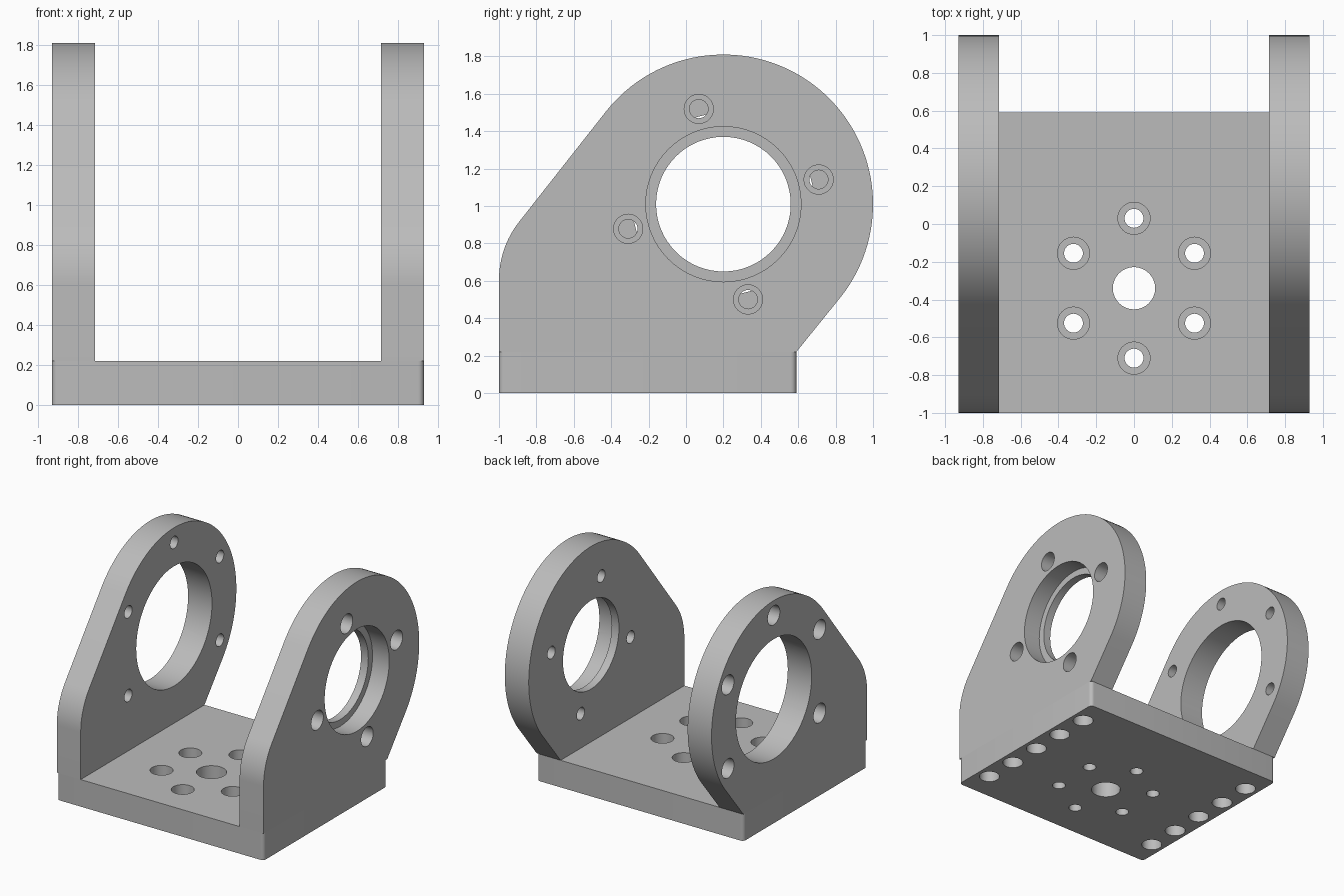
import bpy, bmesh, math
from mathutils import Vector, Matrix

cube = bpy.data.objects.get("Cube")
if cube:
    bpy.data.objects.remove(cube, do_unlink=True)

# Single plain metal colour
metal = bpy.data.materials.new("grey_metal")
metal.use_nodes = True
GREY = (0.5, 0.5, 0.5, 1)
metal.diffuse_color = GREY
metal.node_tree.nodes["Principled BSDF"].inputs["Base Color"].default_value = GREY

HALF, INNER = 0.93, 0.715            # outer and inner faces of the side plates
FRONT, BACK, FLOOR = -1.0, 0.59, 0.22
HUB = Vector((0.2, 1.01))            # bearing centre as (y, z)
HUB_R = 0.8
SLOPE = math.radians(51.8)
SCREW, HEAD = 0.05, 0.078            # screw hole and counterbore radii


def arc(center, r, a0, a1, n):
    """Points along an arc, angles in degrees."""
    return [(center[0] + r * math.cos(math.radians(a0 + (a1 - a0) * i / n)),
             center[1] + r * math.sin(math.radians(a0 + (a1 - a0) * i / n)))
            for i in range(n + 1)]


def prism(name, points):
    """Extrude a closed outline given as (start, end) vector pairs."""
    bm = bmesh.new()
    lo = [bm.verts.new(a) for a, b in points]
    hi = [bm.verts.new(b) for a, b in points]
    bm.faces.new(lo)
    bm.faces.new(hi)
    n = len(points)
    for i in range(n):
        j = (i + 1) % n
        bm.faces.new((lo[i], lo[j], hi[j], hi[i]))
    bmesh.ops.recalc_face_normals(bm, faces=bm.faces)
    me = bpy.data.meshes.new(name)
    bm.to_mesh(me)
    bm.free()
    me.materials.append(metal)
    ob = bpy.data.objects.new(name, me)
    bpy.context.collection.objects.link(ob)
    return ob


def drill(ob, holes):
    """Cut round holes; each is (start, end, radius)."""
    # plain bores are cut first, wider counterbores second
    for wide in (False, True):
        bm = bmesh.new()
        for start, end, r, is_wide in holes:
            if is_wide != wide:
                continue
            a, b = Vector(start), Vector(end)
            turn = (b - a).to_track_quat('Z', 'Y').to_matrix().to_4x4()
            bmesh.ops.create_cone(bm, cap_ends=True, segments=64 if r > 0.2 else 32,
                                  radius1=r, radius2=r, depth=(b - a).length,
                                  matrix=Matrix.Translation((a + b) / 2) @ turn)
        if not bm.verts:
            bm.free()
            continue
        me = bpy.data.meshes.new("drill")
        bm.to_mesh(me)
        bm.free()
        me.materials.append(metal)
        cutter = bpy.data.objects.new("drill", me)
        cutter.hide_render = True
        bpy.context.collection.objects.link(cutter)
        mod = ob.modifiers.new("holes", 'BOOLEAN')
        mod.operation, mod.solver, mod.object = 'DIFFERENCE', 'EXACT', cutter
        dg = bpy.context.evaluated_depsgraph_get()
        result = bpy.data.meshes.new_from_object(ob.evaluated_get(dg))
        ob.modifiers.clear()
        ob.data = result
        bpy.data.objects.remove(cutter, do_unlink=True)


def smooth(ob):
    bpy.ops.object.select_all(action='DESELECT')
    ob.select_set(True)
    bpy.context.view_layer.objects.active = ob
    bpy.ops.object.shade_smooth_by_angle(angle=math.radians(30))


# Mounting screws shared by the base (from below) and the side plates
mount_ys = [-0.2 + 0.283 * i for i in range(-2, 3)]
mount_holes = []
for side in (-1, 1):
    for y in mount_ys:
        x = side * (HALF + INNER) / 2
        mount_holes.append(((x, y, -0.1), (x, y, 0.4), SCREW, False))
        mount_holes.append(((x, y, -0.1), (x, y, 0.11), HEAD, True))

# Base plate with rounded upright corners
r = 0.03
outline = []
for cx, cy, a in ((HALF - r, BACK - r, 0), (r - HALF, BACK - r, 90),
                  (r - HALF, FRONT + r, 180), (HALF - r, FRONT + r, 270)):
    outline += arc((cx, cy), r, a, a + 90, 6)
base = prism("base_plate", [((x, y, 0), (x, y, FLOOR)) for x, y in outline])

# Centre hole and ring of six counterbored holes
ring = Vector((0, -0.34))
base_holes = [((0, ring.y, -0.1), (0, ring.y, 0.4), 0.112, False)]
for x, y in arc(ring, 0.37, 30, 330, 5):
    base_holes.append(((x, y, -0.1), (x, y, 0.4), SCREW, False))
    base_holes.append(((x, y, 0.11), (x, y, 0.4), 0.085, True))
drill(base, base_holes + mount_holes)
smooth(base)

# Side plate outline: round head, two parallel slopes, rounded front shoulder
deg = math.degrees(SLOPE)
profile = [(FRONT, FLOOR), (BACK, FLOOR)]
profile += arc(HUB, HUB_R, deg - 90, deg + 90, 64)
tangent_y, tangent_z = profile[-1]
corner_z = tangent_z - (tangent_y - FRONT) * math.tan(SLOPE)
shoulder = 0.5
start_z = corner_z - shoulder * math.tan((math.pi / 2 - SLOPE) / 2)
profile += arc((FRONT + shoulder, start_z), shoulder, deg + 90, 180, 12)


def side_plate(name, side, screws, bores):
    """A side plate with counterbored screws and (depth, radius, wide) bores."""
    ob = prism(name, [((side * INNER, y, z), (side * HALF, y, z)) for y, z in profile])
    inside, outside = side * (INNER - 0.1), side * (HALF + 0.1)
    holes = []
    for y, z in screws:
        holes.append(((inside, y, z), (outside, y, z), SCREW, False))
        holes.append(((side * (HALF - 0.11), y, z), (outside, y, z), HEAD, True))
    for depth, radius, wide in bores:
        holes.append(((side * (HALF - depth), *HUB), (outside, *HUB), radius, wide))
    drill(ob, holes + [h for h in mount_holes if h[0][0] * side > 0])
    smooth(ob)


# Left plate: four screws and a bearing seat with an inner lip
side_plate("left_side_plate", 1, arc(HUB, 0.526, 104.5, 374.5, 3),
           [(0.4, 0.36, False), (0.15, 0.415, True)])
# Right plate: five screws and a plain wide bore
side_plate("right_side_plate", -1, arc(HUB, 0.68, -30, 210, 4),
           [(0.4, 0.487, False)])
